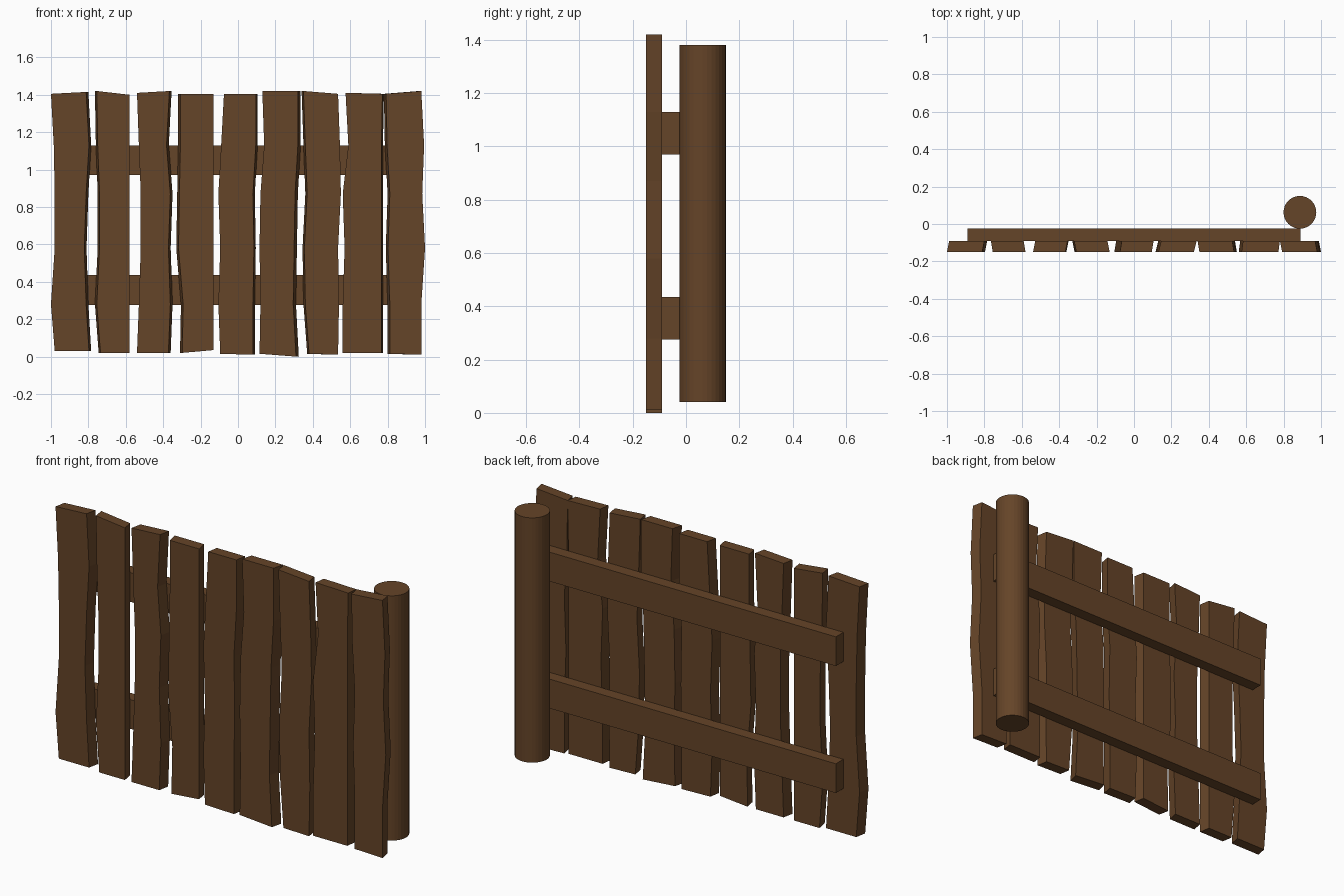
import bpy, bmesh

if "Cube" in bpy.data.objects:
    bpy.data.objects.remove(bpy.data.objects["Cube"])

wood = bpy.data.materials.new("brown_wood")
wood.diffuse_color = (0.13, 0.058, 0.021, 1)
wood.use_nodes = True
wood.node_tree.nodes["Principled BSDF"].inputs["Base Color"].default_value = wood.diffuse_color

FRONT, BACK, RAIL_BACK = -0.15, -0.09, -0.025
LEVELS = [0, 0.28, 0.58, 0.87, 1.13, 1.41]


def finish(bm, name):
    bmesh.ops.recalc_face_normals(bm, faces=bm.faces)
    mesh = bpy.data.meshes.new(name)
    bm.to_mesh(mesh)
    bm.free()
    mesh.materials.append(wood)
    obj = bpy.data.objects.new(name, mesh)
    bpy.context.collection.objects.link(obj)
    return obj


def plank(name, left, right, bottom, top, skew):
    """Warped board: edge x values (hundredths) per level, sloped ends, back shifted by skew."""
    bm = bmesh.new()
    rings = []
    for i, z in enumerate(LEVELS):
        zl = zr = z
        if i == 0:
            zl, zr = bottom
        elif i == len(LEVELS) - 1:
            zl, zr = top
        l, r = left[i] / 100, right[i] / 100
        fwd, aft = max(skew, 0), max(-skew, 0)
        rings.append([bm.verts.new(p) for p in (
            (l + aft, FRONT, zl), (r - fwd, FRONT, zr),
            (r - aft, BACK, zr), (l + fwd, BACK, zl))])
    for a, b in zip(rings, rings[1:]):
        for k in range(4):
            n = (k + 1) % 4
            bm.faces.new((a[k], a[n], b[n], b[k]))
    bm.faces.new(rings[0])
    bm.faces.new(rings[-1])
    finish(bm, name)


def box(name, lo, hi):
    bm = bmesh.new()
    bmesh.ops.create_cube(bm, size=1)
    for v in bm.verts:
        v.co = [(a + b) / 2 + c * (b - a) for a, b, c in zip(lo, hi, v.co)]
    finish(bm, name)


# Upright planks, left to right (edge values run bottom to top)
plank("plank_1", (-98, -100, -98, -98, -98.5, -100), (-78.5, -80, -81, -80, -78.5, -80),
      (.03, .03), (1.405, 1.415), .012)
plank("plank_2", (-74.5, -76.5, -75, -75, -76, -76.5), (-58, -58, -58, -58, -58, -58),
      (.02, .02), (1.42, 1.40), -.01)
plank("plank_3", (-54, -53, -52, -52, -53, -54), (-36, -35, -36, -35, -37, -35.5),
      (.02, .02), (1.41, 1.42), .012)
plank("plank_4", (-31, -30.5, -33, -32.5, -32, -32), (-13, -13, -13, -13, -13, -13),
      (.02, .035), (1.405, 1.405), -.012)
plank("plank_5", (-9.5, -10.5, -9.5, -10.5, -9, -7.5), (9, 9, 9.5, 9, 10.5, 10.5),
      (.015, .01), (1.405, 1.405), .01)
plank("plank_6", (11.5, 12, 11.5, 12, 14, 13), (32.5, 31, 31.5, 32, 33.5, 33.5),
      (.015, 0), (1.42, 1.42), .015)
plank("plank_7", (37, 35, 34.5, 36, 35, 34), (53.5, 54, 53.5, 55, 54.5, 53.5),
      (.015, .01), (1.42, 1.405), -.01)
plank("plank_8", (56, 56, 57, 56, 59, 57.5), (77.5, 77.5, 77.5, 77.5, 77.5, 78),
      (.02, .02), (1.41, 1.405), .008)
plank("plank_9", (80, 80, 79, 80, 78.5, 78), (98, 98, 100, 98.5, 99.5, 98),
      (.015, .01), (1.405, 1.42), -.012)

# Two rails behind the planks
box("lower_rail", (-0.89, BACK, 0.275), (0.89, RAIL_BACK, 0.435))
box("upper_rail", (-0.89, BACK, 0.97), (0.89, RAIL_BACK, 1.13))

# Round hinge post
bm = bmesh.new()
bmesh.ops.create_cone(bm, cap_ends=True, segments=32, radius1=0.0875, radius2=0.0875, depth=1.34)
bmesh.ops.translate(bm, verts=bm.verts, vec=(0.887, 0.0625, 0.71))
finish(bm, "round_post")
